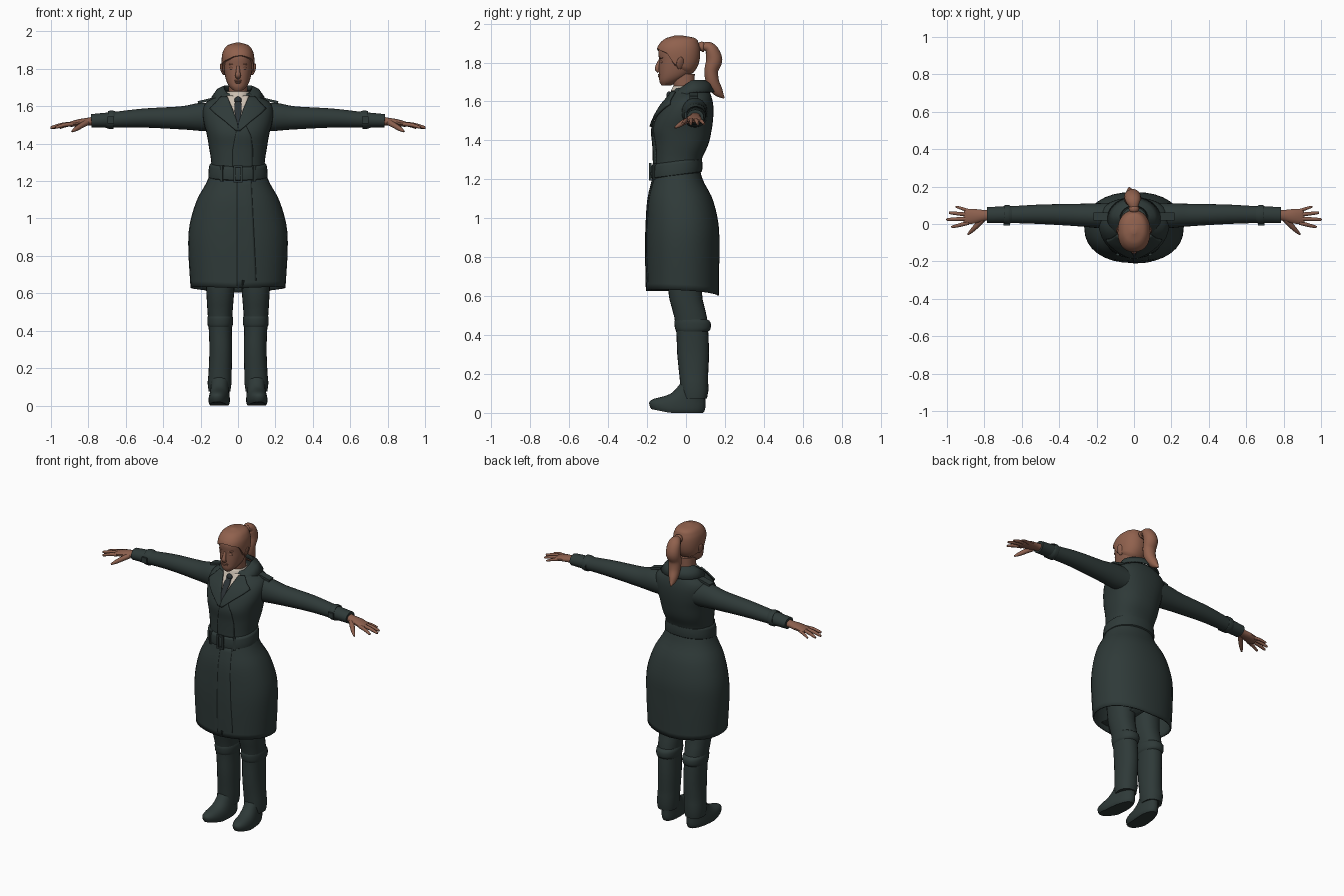
import bpy, bmesh, math
from mathutils import Vector
from mathutils.bvhtree import BVHTree

if "Cube" in bpy.data.objects:
    bpy.data.objects.remove(bpy.data.objects["Cube"])


def material(name, col):
    m = bpy.data.materials.new(name)
    m.diffuse_color = (*col, 1)
    m.use_nodes = True
    m.node_tree.nodes["Principled BSDF"].inputs["Base Color"].default_value = m.diffuse_color
    return m


COAT = material("dark green cloth", (0.028, 0.042, 0.040))
SKIN = material("brown skin", (0.26, 0.115, 0.075))
HAIR = material("auburn hair", (0.28, 0.12, 0.075))
SHIRT = material("cream shirt", (0.60, 0.52, 0.44))
TIE = material("dark tie", (0.025, 0.032, 0.036))


def make(name, verts, faces, mat, solid=0):
    me = bpy.data.meshes.new(name)
    me.from_pydata(verts, [], faces)
    bm = bmesh.new()
    bm.from_mesh(me)
    bmesh.ops.recalc_face_normals(bm, faces=bm.faces)
    bm.to_mesh(me)
    bm.free()
    me.materials.append(mat)
    ob = bpy.data.objects.new(name, me)
    bpy.context.collection.objects.link(ob)
    if solid:
        md = ob.modifiers.new("thickness", 'SOLIDIFY')
        md.thickness, md.offset = solid, 0
    return ob


def skin_rings(name, rings, mat, cap0=True, cap1=True, solid=0):
    n, verts = len(rings[0]), [p for r in rings for p in r]
    faces = [(i * n + j, i * n + (j + 1) % n, (i + 1) * n + (j + 1) % n, (i + 1) * n + j)
             for i in range(len(rings) - 1) for j in range(n)]
    if cap0:
        faces.append(tuple(range(n)))
    if cap1:
        faces.append(tuple(range(len(verts) - n, len(verts))))
    return make(name, verts, faces, mat, solid)


def curve_at(table, t, smooth=True):
    """Interpolate the rows (key, values...) at key t."""
    k = 0
    while k < len(table) - 2 and t > table[k + 1][0]:
        k += 1
    a, b = table[k], table[k + 1]
    h = b[0] - a[0]
    u = min(max((t - a[0]) / h, 0), 1)
    pa, nb = table[max(k - 1, 0)], table[min(k + 2, len(table) - 1)]
    out = []
    for c in range(1, len(a)):
        if smooth:
            ma = (b[c] - pa[c]) / (b[0] - pa[0]) * h
            mb = (nb[c] - a[c]) / (nb[0] - a[0]) * h
            out.append((2*u**3 - 3*u*u + 1) * a[c] + (u**3 - 2*u*u + u) * ma
                       + (3*u*u - 2*u**3) * b[c] + (u**3 - u*u) * mb)
        else:
            out.append(a[c] + (b[c] - a[c]) * u)
    return out


def loft(name, secs, mat, n=32, rows=20, p=0.9, low=None, grow=0, s=1, shear=None, dome=False, **kw):
    """Stack rings upward; a section is (z, x centre, half width, y front, y back)."""
    rings = []
    hi = secs[-1][0]
    for i in range(rows + 1):
        u = i / rows
        if dome:
            u = math.sin(u * math.pi / 2)
        ring = []
        for j in range(n):
            a = 2 * math.pi * j / n
            lo = low(a) if low else secs[0][0]
            z = lo + (hi - lo) * u
            xc, w, y0, y1 = curve_at(secs, z)
            g = grow if i else -0.4 * grow
            f = lambda v: math.copysign(abs(v) ** p, v)
            x = xc + (max(w, 0.002) + g) * f(math.sin(a))
            y = (y0 + y1) / 2 - ((y1 - y0) / 2 + g) * f(math.cos(a))
            if grow and dome:
                z += grow * u ** 4
            if shear:
                x, y, z = shear(x, y, z)
            ring.append((s * x, y, z))
        rings.append(ring)
    return skin_rings(name, rings, mat, **kw)


def sweep(name, pts, mat, ref=(0, 0, 1), n=14, steps=4, s=1):
    """Tube along points (x, y, z, radius along ref, radius across)."""
    table = [(i, *p) for i, p in enumerate(pts)]
    m = (len(pts) - 1) * steps
    path = [curve_at(table, i / steps) for i in range(m + 1)]
    rings = []
    for i, q in enumerate(path):
        t = (Vector(path[min(i + 1, m)][:3]) - Vector(path[max(i - 1, 0)][:3])).normalized()
        u = (Vector(ref) - t * t.dot(Vector(ref))).normalized()
        v = t.cross(u)
        ring = []
        for j in range(n):
            a = 2 * math.pi * j / n
            c = Vector(q[:3]) + u * q[3] * math.cos(a) + v * q[4] * math.sin(a)
            ring.append((s * c.x, c.y, c.z))
        rings.append(ring)
    return skin_rings(name, rings, mat)


def patch(name, target, rows, mat, off=0.004, thick=0.008, s=1, n=8, steps=14):
    """Thin plate laid on the front of target; rows are (z, x left, x right), upward."""
    me = target.data
    tree = BVHTree.FromPolygons([v.co for v in me.vertices], [tuple(f.vertices) for f in me.polygons])
    verts = []
    for i in range(steps + 1):
        z = rows[0][0] + (rows[-1][0] - rows[0][0]) * i / steps
        a, b = curve_at(rows, z, False)
        for j in range(n + 1):
            x = s * (a + (b - a) * j / n)
            hit = tree.ray_cast(Vector((x, -1, z)), Vector((0, 1, 0)))[0]
            verts.append((x, (hit.y if hit else -0.06) - off, z))
    w = n + 1
    faces = [(i * w + j, i * w + j + 1, (i + 1) * w + j + 1, (i + 1) * w + j)
             for i in range(steps) for j in range(n)]
    return make(name, verts, faces, mat, thick)


def blob(name, loc, size, mat, rot=(0, 0, 0), box=False):
    if box:
        bpy.ops.mesh.primitive_cube_add(size=2, location=loc, rotation=rot)
    else:
        bpy.ops.mesh.primitive_uv_sphere_add(segments=16, ring_count=10, location=loc, rotation=rot)
    ob = bpy.context.object
    ob.name, ob.scale = name, size
    ob.data.materials.append(mat)
    return ob


# Coat body and skirt
torso = loft("coat_body", [
    (1.22, 0, .142, -.165, .07), (1.30, 0, .143, -.165, .08), (1.38, 0, .155, -.168, .115),
    (1.455, 0, .168, -.174, .132), (1.52, 0, .185, -.152, .14), (1.58, 0, .188, -.118, .14),
    (1.62, 0, .17, -.085, .132), (1.65, 0, .12, -.068, .12), (1.67, 0, .08, -.06, .10)], COAT, rows=30, p=.85)
skirt = loft("coat_skirt", [
    (.60, 0, .248, -.2, .165), (.85, 0, .262, -.205, .167), (.97, 0, .254, -.202, .163),
    (1.10, 0, .215, -.193, .132), (1.19, 0, .165, -.172, .085), (1.24, 0, .145, -.16, .07)], COAT,
    low=lambda a: .615 + .012 * math.cos(a) + .015 * abs(math.sin(a)), cap0=False, solid=.008)
patch("skirt_overlap", skirt, [(.628, -.005, .1), (1.22, -.005, .07)], COAT, .003, .006)
patch("body_overlap", torso, [(1.27, -.03, .08), (1.36, -.03, .08), (1.44, -.015, .07), (1.5, .0, .04)],
      COAT, .003, .006)

# Belt with buckle and loops
tilt = lambda x, y, z: (x, y, z + .13 * (y + .17))
loft("belt", [(1.2, 0, .148, -.168, .07), (1.207, 0, .158, -.181, .082),
              (1.27, 0, .153, -.179, .082), (1.278, 0, .145, -.168, .072)], COAT, rows=10, shear=tilt)
for s in (1, -1):
    blob("buckle_side", (s * .018, -.184, 1.238), (.005, .006, .045), COAT, box=True)
    blob("buckle_bar", (0, -.184, 1.238 + s * .04), (.02, .006, .005), COAT, box=True)
    blob("belt_loop", (s * .085, -.160, 1.24), (.008, .01, .042), COAT, (0, 0, s * .5), box=True)

# Shirt, tie, lapels
loft("neck", [(1.58, 0, .052, -.06, .05), (1.65, 0, .05, -.06, .045), (1.74, 0, .05, -.075, .045)], SKIN, rows=6)
loft("shirt_collar", [(1.60, 0, .066, -.086, .06), (1.645, 0, .060, -.078, .055),
                      (1.678, 0, .055, -.064, .05)], SHIRT, rows=6, cap1=False, solid=.005)
patch("shirt_front", torso, [(1.50, -.004, .004), (1.655, -.06, .06)], SHIRT, .004, .006)
patch("tie", torso, [(1.50, -.012, .012), (1.60, -.02, .02), (1.625, -.014, .014)], TIE, .012, .008)
blob("tie_knot", (0, -.088, 1.632), (.02, .012, .02), TIE)
for s in (1, -1):
    patch("lapel", torso, [(1.47, -.005, .012), (1.52, .006, .07), (1.56, .02, .122), (1.588, .03, .152),
                           (1.61, .04, .125), (1.65, .056, .09)], COAT, .012, .01, s)

# Turned-down coat collar
verts, m = [], 32
for i in range(m + 1):
    a = math.radians(-148 + 296 * i / m)
    c, sn = math.cos(a), math.sin(a)
    f = max(0, -c)
    for k, (rx, yb, yf, z) in enumerate(((.072, .065, .085, 1.685), (.078, .07, .09, 1.705),
                                         (.108, .09, .13, 1.69), (.138, .112, .165, 1.648))):
        verts.append((rx * sn, .03 + (yb if c > 0 else yf) * c, z - f * (.05 + .012 * k)))
make("coat_collar", verts, [(i*4 + k, i*4 + k + 1, i*4 + k + 5, i*4 + k + 4)
                            for i in range(m) for k in range(3)], COAT, .01)

for s in (1, -1):
    # Sleeve, cuff strap, shoulder strap
    sweep("sleeve", [(.10, .045, 1.54, .075, .07), (.2, .045, 1.543, .075, .066), (.3, .048, 1.538, .062, .06),
                     (.5, .052, 1.537, .051, .052), (.66, .05, 1.528, .042, .045), (.785, .048, 1.522, .036, .043)],
          COAT, n=24, s=s)
    sweep("cuff_strap", [(.665, .05, 1.528, .044, .047), (.668, .05, 1.528, .049, .051),
                         (.692, .05, 1.527, .048, .05), (.695, .05, 1.527, .042, .046)], COAT, n=24, s=s)
    blob("cuff_buckle", (s * .68, -.002, 1.527), (.018, .005, .018), COAT, box=True)
    blob("shoulder_strap", (s * .165, .04, 1.632), (.05, .022, .007), COAT, (0, s * .24, 0), box=True)
    # Hand
    sweep("palm", [(.76, .048, 1.522, .025, .03), (.80, .046, 1.518, .021, .03), (.85, .042, 1.512, .019, .039),
                   (.895, .038, 1.504, .014, .041), (.91, .038, 1.502, .008, .036)], SKIN, s=s)
    for nm, a, b, r in (("index", (.885, .006, 1.505), (.972, -.016, 1.487), .011),
                        ("middle", (.89, .028, 1.506), (.998, .024, 1.486), .0115),
                        ("ring", (.89, .05, 1.505), (.985, .06, 1.485), .011),
                        ("little", (.88, .07, 1.503), (.95, .092, 1.485), .009)):
        mid = [(p + q) / 2 for p, q in zip(a, b)]
        mid[2] += .004
        end = [q + (q - p) * .02 for p, q in zip(a, b)] if nm != "middle" else (1.0, .024, 1.486)
        sweep(nm + "_finger", [(*a, r, r), (*mid, r * .95, r * .95), (*b, r * .65, r * .65),
                               (*end, .002, .002)], SKIN, n=10, s=s)
    sweep("thumb", [(.81, .025, 1.512, .017, .017), (.84, -.008, 1.495, .015, .015),
                    (.867, -.036, 1.478, .012, .011), (.888, -.056, 1.465, .005, .005)], SKIN, n=10, s=s)
    # Trouser leg with knee band and hem fold
    loft("trouser_leg", [
        (.075, .099, .058, -.022, .108), (.11, .099, .064, -.028, .116), (.17, .096, .062, -.032, .113),
        (.3, .092, .061, -.045, .118), (.42, .095, .062, -.05, .114), (.5, .096, .067, -.062, .106),
        (.6, .095, .074, -.088, .083), (.8, .095, .085, -.1, .085), (1.0, .095, .09, -.1, .09)], COAT, n=24, s=s)
    loft("knee_band", [(.415, .095, .06, -.046, .11), (.428, .095, .067, -.055, .125),
                       (.468, .095, .069, -.06, .125), (.482, .096, .064, -.055, .106)], COAT, n=24, rows=8, s=s)
    # Boot
    splay = lambda x, y, z: (x - .08 * y, y, z + max(0, -y - .08) * .2)
    loft("boot", [(0, .097, .048, -.178, .088), (.012, .097, .054, -.186, .096), (.035, .097, .055, -.188, .1),
                  (.055, .097, .053, -.165, .1), (.078, .097, .05, -.115, .1), (.105, .097, .048, -.07, .1),
                  (.15, .097, .048, -.03, .098)], COAT, n=24, rows=16, s=s, shear=splay)

# Head
head = [(1.683, 0, .022, -.126, -.075), (1.70, 0, .042, -.136, -.045), (1.73, 0, .06, -.138, .01),
        (1.77, 0, .071, -.139, .045), (1.81, 0, .077, -.138, .06), (1.86, 0, .078, -.142, .064),
        (1.895, 0, .069, -.128, .056), (1.92, 0, .046, -.095, .034), (1.931, 0, .004, -.045, -.035)]
face = loft("head", head, SKIN, rows=28, dome=True)
sweep("nose", [(0, -.134, 1.815, .006, .008), (0, -.143, 1.785, .012, .011), (0, -.148, 1.766, .012, .015),
               (0, -.138, 1.752, .008, .012)], SKIN, ref=(0, -1, 0), n=12)
blob("upper_lip", (0, -.136, 1.737), (.022, .009, .005), SKIN)
blob("lower_lip", (0, -.135, 1.728), (.019, .009, .006), SKIN)
for s in (1, -1):
    blob("eyelid", (s * .032, -.124, 1.803), (.015, .009, .008), SKIN, (0, 0, s * .3))
    blob("eyebrow", (s * .034, -.127, 1.823), (.02, .008, .004), HAIR, (0, -s * .1, s * .3))
    blob("ear", (s * .083, -.03, 1.797), (.009, .02, .033), SKIN, (0, s * .3, s * .4))

# Hair cap with swept fringe, ponytail and its tie
line = [(-1, 1.735), (-.2, 1.765), (.2, 1.785), (.5, 1.838), (.85, 1.853), (1, 1.866)]
loft("hair", head, HAIR, n=48, rows=24, grow=.009, dome=True, cap0=False,
     low=lambda a: curve_at(line, math.cos(a), False)[0] + .012 * math.sin(a) * max(0, math.cos(a)))
sweep("ponytail", [(0, .045, 1.865, .02, .02), (0, .085, 1.882, .022, .02), (-.005, .125, 1.872, .04, .032),
                   (-.008, .145, 1.815, .045, .042), (-.01, .13, 1.76, .042, .036), (-.012, .137, 1.70, .036, .034),
                   (-.02, .165, 1.65, .025, .026), (-.026, .195, 1.618, .004, .004)], HAIR, ref=(1, 0, 0), n=18)
sweep("hair_tie", [(0, .07, 1.876, .018, .018), (0, .075, 1.878, .027, .026), (0, .088, 1.882, .027, .026),
                   (0, .092, 1.882, .018, .018)], HAIR, ref=(1, 0, 0), n=16)

# Smooth shading with sharp edges kept
bpy.ops.object.select_all(action='DESELECT')
for ob in bpy.context.scene.objects:
    ob.select_set(True)
    bpy.context.view_layer.objects.active = ob
bpy.ops.object.shade_smooth_by_angle(angle=math.radians(42))
